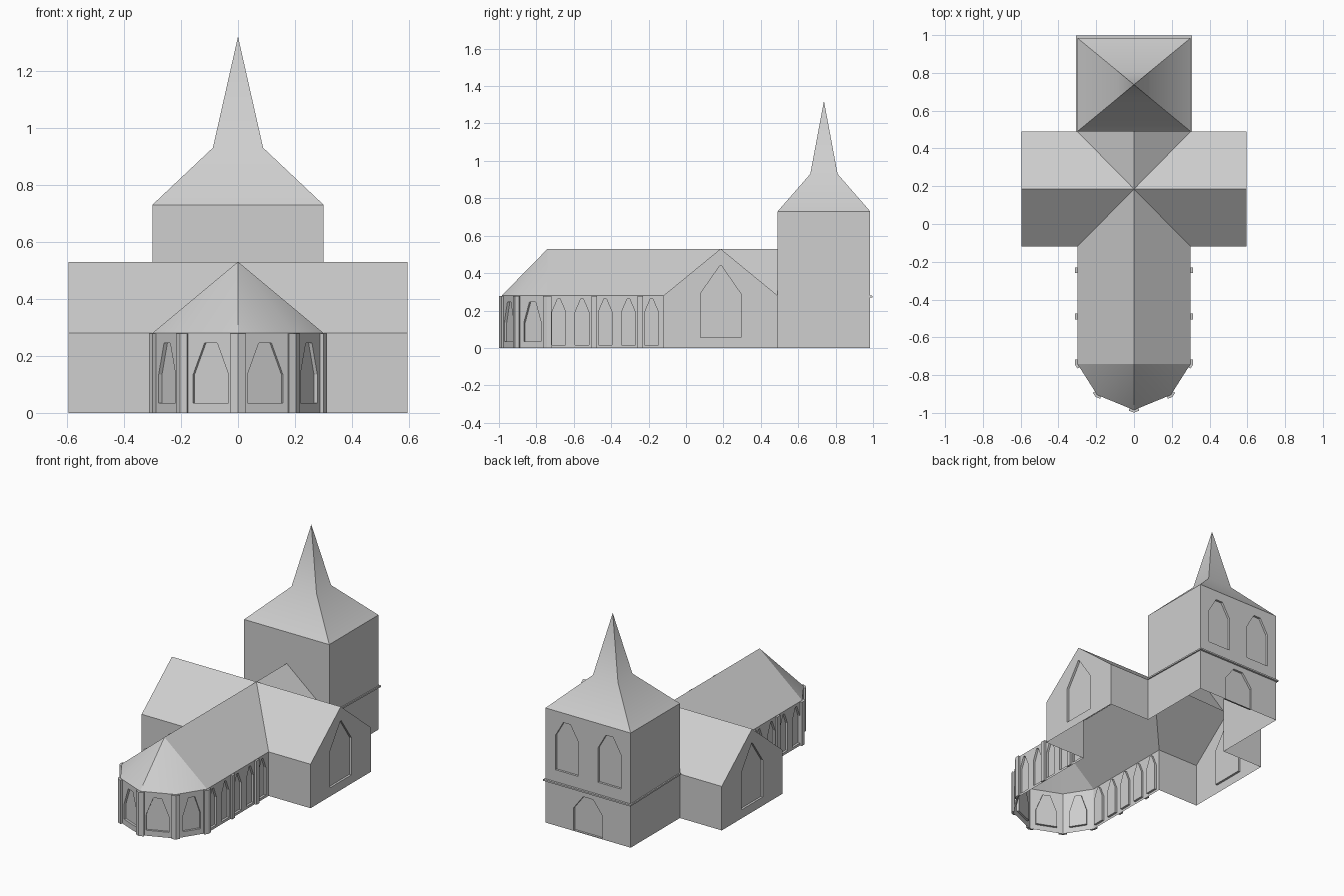
import bpy, bmesh, math
from mathutils import Vector

cube = bpy.data.objects.get("Cube")
if cube:
    bpy.data.objects.remove(cube)

stone = bpy.data.materials.new("plain_grey_stone")
stone.use_nodes = True
GREY = (0.62, 0.62, 0.62, 1)
stone.diffuse_color = GREY
stone.node_tree.nodes["Principled BSDF"].inputs["Base Color"].default_value = GREY

EAVE, RIDGE, TOWER, RECESS = 0.28, 0.53, 0.73, 0.014


def finish(name, bm, mirror=True, smooth=None):
    """Turn a bmesh into a grey object, mirrored across x = 0 if asked."""
    me = bpy.data.meshes.new(name)
    bm.to_mesh(me)
    bm.free()
    me.materials.append(stone)
    ob = bpy.data.objects.new(name, me)
    bpy.context.collection.objects.link(ob)
    if mirror:
        mod = ob.modifiers.new("Mirror", 'MIRROR')
        mod.merge_threshold = 0.0005
    if smooth:
        bpy.ops.object.select_all(action='DESELECT')
        bpy.context.view_layer.objects.active = ob
        ob.select_set(True)
        if mirror:
            bpy.ops.object.modifier_apply(modifier="Mirror")
        bpy.ops.object.shade_smooth_by_angle(angle=math.radians(smooth))
    return ob


def panels(name, polygons, **kw):
    """Object made of flat polygons that share corners."""
    bm = bmesh.new()
    for poly in polygons:
        bm.faces.new([bm.verts.new(p) for p in poly])
    bmesh.ops.remove_doubles(bm, verts=bm.verts, dist=0.0005)
    return finish(name, bm, **kw)


def prism(name, points, z0, z1, mirror=True):
    """Upright prism over a plan outline."""
    bm = bmesh.new()
    face = bm.faces.new([bm.verts.new((x, y, z0)) for x, y in points])
    top = bmesh.ops.extrude_face_region(bm, geom=[face])["geom"]
    bmesh.ops.translate(bm, vec=(0, 0, z1 - z0),
                        verts=[v for v in top if isinstance(v, bmesh.types.BMVert)])
    bmesh.ops.recalc_face_normals(bm, faces=bm.faces)
    return finish(name, bm, mirror)


def lancet(mid, half, sill, spring, top, tip):
    """Outline of a pointed opening."""
    return [(mid - half, sill), (mid + half, sill), (mid + half, spring),
            (mid + tip, top), (mid - tip, top), (mid - half, spring)]


def wall(name, start, end, height, openings=(), peak=None, mirror=True):
    """Vertical wall from start to end with recessed openings."""
    a, b = Vector(start), Vector(end)
    length = (b - a).length
    d = (b - a) / length
    n = Vector((d.y, -d.x, 0))
    bm = bmesh.new()

    def loop(points):
        vs = [bm.verts.new((a.x + d.x * u, a.y + d.y * u, z)) for u, z in points]
        return vs, [bm.edges.new((vs[i - 1], vs[i])) for i in range(len(vs))]

    outline = [(0, 0), (length, 0), (length, height), (0, height)]
    if peak:
        outline.insert(3, (length / 2, peak))
    edges = loop(outline)[1]
    rims = []
    for args in openings:
        rim, rim_edges = loop(lancet(*args))
        rims.append(rim)
        edges += rim_edges
    bmesh.ops.triangle_fill(bm, edges=edges, use_beauty=True, normal=n)
    for f in bm.faces:
        f.normal_update()
        if f.normal.dot(n) < 0:
            f.normal_flip()
    for rim in rims:
        deep = [bm.verts.new(v.co - n * RECESS) for v in rim]
        bm.faces.new(deep)
        for i in range(len(rim)):
            bm.faces.new((rim[i - 1], rim[i], deep[i], deep[i - 1]))
    return finish(name, bm, mirror)


# Half plan, running from the apse tip round to the tower
tip, bend, shoulder = (0, -0.985), (0.195, -0.905), (0.3, -0.74)
inner_front, outer_front = (0.3, -0.12), (0.595, -0.12)
outer_back, inner_back = (0.595, 0.49), (0.3, 0.49)
tower_corner = (0.3, 0.985)

# Walls
wall("apse_front_wall", tip, bend, EAVE, [(0.103, 0.067, 0.035, 0.135, 0.245, 0.024)])
wall("apse_side_wall", bend, shoulder, EAVE, [(0.1, 0.055, 0.035, 0.135, 0.245, 0.02)])
wall("nave_wall", shoulder, inner_front, EAVE,
     [(0.06 + 0.124 * i, 0.037, 0.016, 0.19, 0.262, 0.007) for i in range(5)])
wall("transept_front_wall", inner_front, outer_front, EAVE)
wall("transept_gable", outer_front, outer_back, EAVE,
     [(0.305, 0.108, 0.055, 0.29, 0.44, 0.004)], peak=RIDGE)
wall("transept_back_wall", outer_back, inner_back, EAVE)
wall("tower_side_wall", inner_back, tower_corner, TOWER)
wall("tower_back_wall", tower_corner, (-0.3, 0.985), TOWER,
     [(0.15, 0.08, 0.355, 0.575, 0.67, 0.025),
      (0.45, 0.08, 0.355, 0.575, 0.67, 0.025),
      (0.3, 0.103, 0.004, 0.146, 0.235, 0.035)], mirror=False)
panels("tower_front_wall", [[(0, 0.49, RIDGE), (*inner_back, EAVE),
                             (*inner_back, TOWER), (0, 0.49, TOWER)]])

# Roofs
cross = (0, 0.185, RIDGE)
gable_top = (0.595, 0.185, RIDGE)
apex = (0, -0.74, RIDGE)
panels("nave_and_transept_roof", [
    [apex, (*shoulder, EAVE), (*inner_front, EAVE), cross],
    [cross, (*inner_front, EAVE), (*outer_front, EAVE), gable_top],
    [cross, gable_top, (*outer_back, EAVE), (*inner_back, EAVE)],
    [cross, (*inner_back, EAVE), (0, 0.49, RIDGE)]])
panels("apse_roof", [[apex, (*tip, EAVE), (*bend, EAVE)],
                     [apex, (*bend, EAVE), (*shoulder, EAVE)]], smooth=30)

# Spire: square rings that narrow to a point
MID_Y = 0.7375


def ring(hx, hy, z):
    return [(sx * hx, MID_Y + sy * hy, z)
            for sx, sy in ((-1, -1), (1, -1), (1, 1), (-1, 1))]


low, waist = ring(0.3, 0.2475, TOWER), ring(0.088, 0.073, 0.93)
spire = []
for i in range(4):
    j = (i + 1) % 4
    spire += [[low[i], low[j], waist[j], waist[i]],
              [waist[i], waist[j], (0, MID_Y, 1.32)]]
panels("tower_spire", spire, mirror=False, smooth=40)

# String course round the three outer sides of the tower
course = prism("tower_string_course",
               [(0, 0.985), (0.3, 0.985), (0.3, 0.49), (0.308, 0.49), (0.308, 0.998), (0, 0.998)],
               0.279, 0.289)
for v in course.data.vertices:
    v.co.z -= 0.02 * (v.co.y - 0.49)


# Buttresses: thin strips that may wrap a corner
def buttress(name, at, before, after, width, mirror=True):
    v = Vector(at)
    d1, d2 = (v - Vector(before)).normalized(), (Vector(after) - v).normalized()
    n1, n2 = Vector((d1.y, -d1.x)), Vector((d2.y, -d2.x))
    mitre = (n1 + n2) / (1 + n1.dot(n2))
    t = 0.013
    p, q = v - d1 * width, v + d2 * width
    prism(name, [p, v, q, q + n2 * t, v + mitre * t, p + n1 * t], 0, EAVE - 0.002, mirror)


buttress("apse_tip_buttress", tip, (-bend[0], bend[1]), bend, 0.025, mirror=False)
buttress("apse_bend_buttress", bend, tip, shoulder, 0.022)
buttress("apse_shoulder_buttress", shoulder, bend, inner_front, 0.022)
for i, y in enumerate((-0.49, -0.245)):
    buttress(f"nave_buttress_{i + 1}", (0.3, y), shoulder, inner_front, 0.015)
